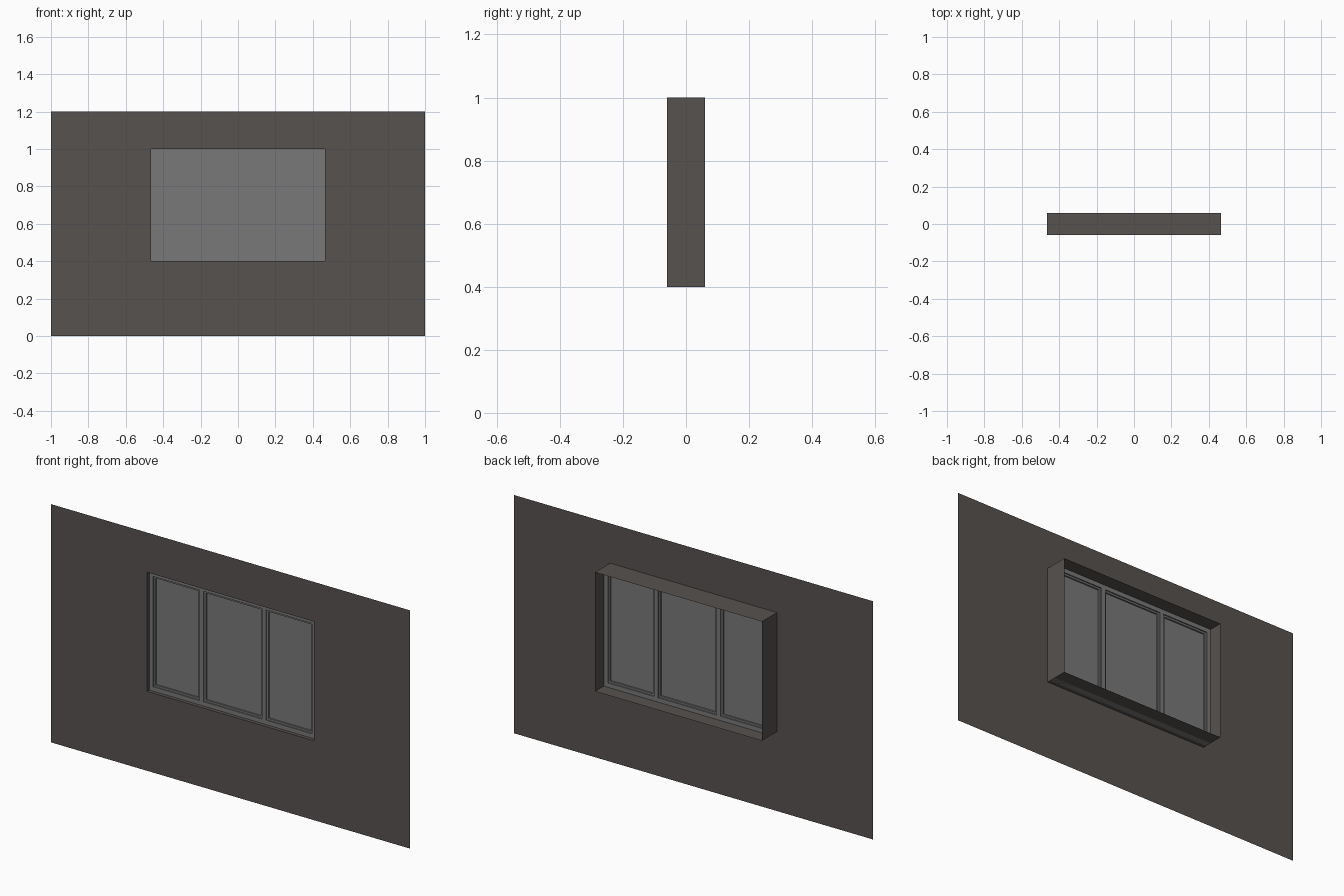
import bpy, bmesh

if "Cube" in bpy.data.objects:
    bpy.data.objects.remove(bpy.data.objects["Cube"])

def material(name, rgb):
    m = bpy.data.materials.new(name)
    m.diffuse_color = (*rgb, 1)
    m.use_nodes = True
    m.node_tree.nodes["Principled BSDF"].inputs["Base Color"].default_value = m.diffuse_color
    return m

WALL = material("warm dark grey wall", (0.095, 0.084, 0.079))
FRAME = material("mid grey window", (0.19, 0.19, 0.19))

def finish(name, bm, mat):
    me = bpy.data.meshes.new(name)
    bm.to_mesh(me)
    bm.free()
    me.materials.append(mat)
    ob = bpy.data.objects.new(name, me)
    bpy.context.collection.objects.link(ob)
    return ob

def rect(x0, x1, z0, z1):
    return [(x0, z0), (x1, z0), (x1, z1), (x0, z1)]

def ring(bm, y, outer, inner):
    """Flat rectangular ring in the plane y."""
    o = [bm.verts.new((x, y, z)) for x, z in outer]
    i = [bm.verts.new((x, y, z)) for x, z in inner]
    for k in range(4):
        n = (k + 1) % 4
        bm.faces.new((o[k], o[n], i[n], i[k]))
    return o, i

def border(name, x0, x1, z0, z1, w, y0, y1):
    """Solid rectangular frame of width w between y0 and y1."""
    bm = bmesh.new()
    ring(bm, y0, rect(x0, x1, z0, z1), rect(x0 + w, x1 - w, z0 + w, z1 - w))
    geo = bmesh.ops.extrude_face_region(bm, geom=bm.faces[:])
    moved = [v for v in geo["geom"] if isinstance(v, bmesh.types.BMVert)]
    bmesh.ops.translate(bm, verts=moved, vec=(0, y1 - y0, 0))
    bmesh.ops.recalc_face_normals(bm, faces=bm.faces[:])
    return finish(name, bm, FRAME)

def box(name, x0, x1, y0, y1, z0, z1):
    bm = bmesh.new()
    bmesh.ops.create_cube(bm, size=1)
    for v in bm.verts:
        v.co = ((x0 + x1) / 2 + v.co.x * (x1 - x0),
                (y0 + y1) / 2 + v.co.y * (y1 - y0),
                (z0 + z1) / 2 + v.co.z * (z1 - z0))
    return finish(name, bm, FRAME)

HX, Z0, Z1 = 0.465, 0.4, 1.0      # window opening
YF, YB = -0.06, 0.06              # wall face and rear rim

# Thin wall sheet with a hole, and the thin reveal running back from it
bm = bmesh.new()
_, near = ring(bm, YF, rect(-1, 1, 0, 1.2), rect(-HX, HX, Z0, Z1))
far = [bm.verts.new((v.co.x, YB, v.co.z)) for v in near]
for k in range(4):
    n = (k + 1) % 4
    bm.faces.new((near[k], near[n], far[n], far[k]))
finish("wall_with_reveal", bm, WALL)

# Outer frame and the two mullions
FW, FY0, FY1 = 0.022, -0.042, -0.01
border("outer_frame", -HX, HX, Z0, Z1, FW, FY0, FY1)
MX, MH = 0.174, 0.011
for side, s in (("left", -1), ("right", 1)):
    box("mullion_" + side, s * MX - MH, s * MX + MH, FY0, FY1, Z0 + FW, Z1 - FW)

# Three sashes, each with its pane
spans = (("left", -HX + FW, -MX - MH), ("middle", -MX + MH, MX - MH), ("right", MX + MH, HX - FW))
for label, x0, x1 in spans:
    border("sash_" + label, x0, x1, Z0 + FW, Z1 - FW, 0.009, -0.036, -0.016)
    box("glass_" + label, x0 + 0.005, x1 - 0.005, -0.028, -0.024, Z0 + FW + 0.005, Z1 - FW - 0.005)
